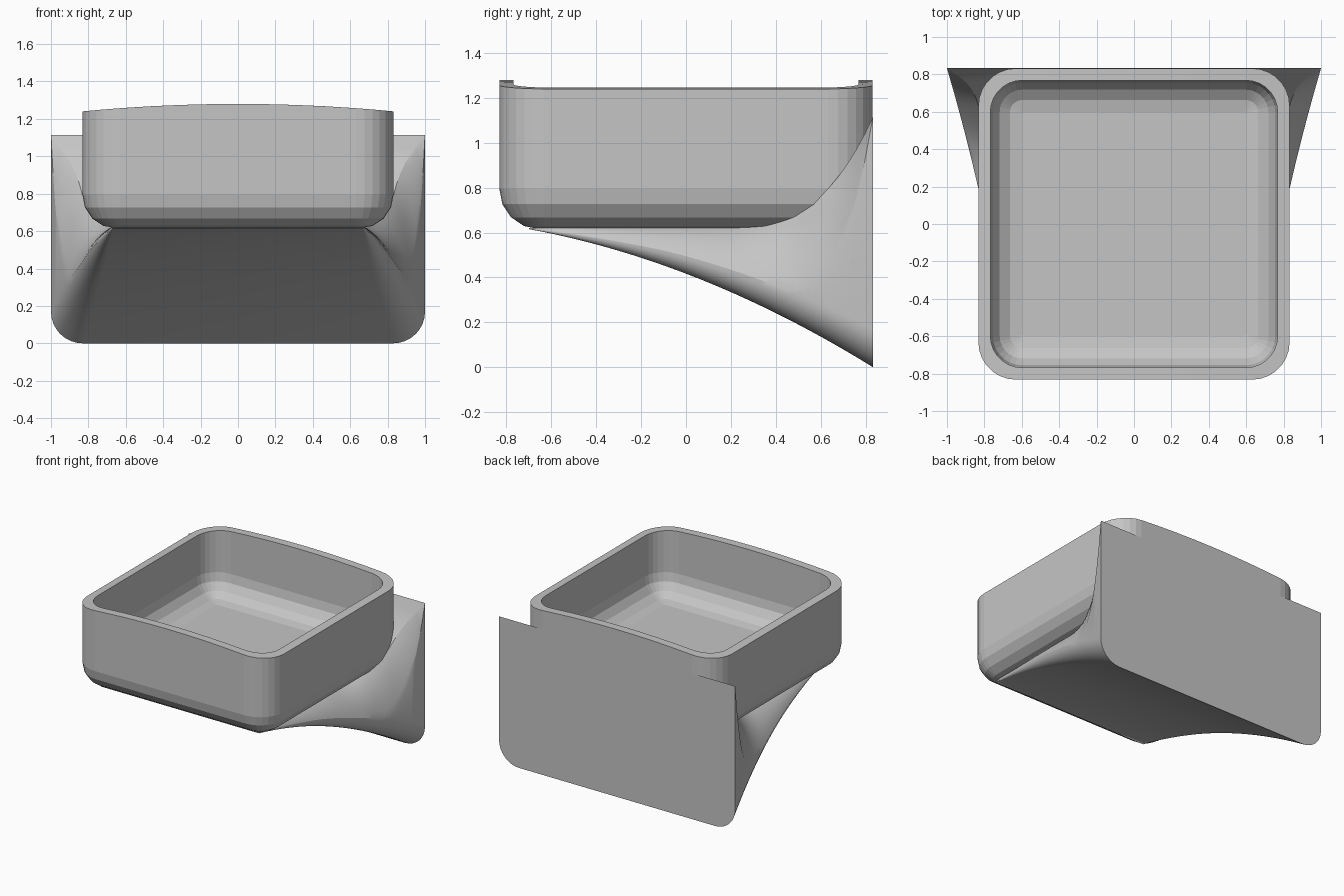
import bpy, bmesh
from math import sin, cos, pi, sqrt

if "Cube" in bpy.data.objects:
    bpy.data.objects.remove(bpy.data.objects["Cube"])

grey = bpy.data.materials.new("plain grey")
grey.use_nodes = True
COLOUR = (0.56, 0.56, 0.56, 1)
grey.diffuse_color = COLOUR
grey.node_tree.nodes["Principled BSDF"].inputs["Base Color"].default_value = COLOUR

HALF, WALL, BASE, FLOOR, BACK = 0.832, 0.064, 0.615, 0.765, 0.833
FILLET = 0.18


def rim_height(x):
    return 1.28 - 0.04 * (x / HALF) ** 2


def rounded_square(half, radius, steps=7, straight=8):
    """Outline with rounded corners and subdivided straight sides."""
    radius = max(radius, 0.01)
    c = half - radius
    pts = []
    for k in range(4):
        a0 = k * pi / 2
        corner = [(c + radius * cos(i / steps * pi / 2),
                   c + radius * sin(i / steps * pi / 2)) for i in range(steps + 1)]
        side = [(c - 2 * c * i / straight, half) for i in range(1, straight)]
        for x, y in corner + side:
            pts.append((x * cos(a0) - y * sin(a0), x * sin(a0) + y * cos(a0)))
    return pts


def loft(name, rings):
    """Skin a list of equal closed rings and cap both ends."""
    bm = bmesh.new()
    loops = [[bm.verts.new(p) for p in ring] for ring in rings]
    n = len(loops[0])
    for a, b in zip(loops, loops[1:]):
        for i in range(n):
            j = (i + 1) % n
            bm.faces.new((a[i], a[j], b[j], b[i]))
    bm.faces.new(loops[0])
    bm.faces.new(loops[-1])
    bmesh.ops.remove_doubles(bm, verts=bm.verts[:], dist=0.0001)
    bmesh.ops.recalc_face_normals(bm, faces=bm.faces[:])
    mesh = bpy.data.meshes.new(name)
    bm.to_mesh(mesh)
    bm.free()
    ob = bpy.data.objects.new(name, mesh)
    bpy.context.collection.objects.link(ob)
    mesh.materials.append(grey)
    return ob


def bowl_rings(half, radius, base, fillet, steps=4):
    """Rings from the flat floor up through the fillet to the arched rim."""
    rings = []
    for i in range(steps + 1):
        a = i / steps * pi / 2
        inset = fillet * (1 - sin(a))
        z = base + fillet * (1 - cos(a))
        rings.append([(x, y, z) for x, y in rounded_square(half - inset, radius - inset)])
    rings.append([(x, y, rim_height(x)) for x, y in rounded_square(half, radius)])
    return rings


# Open tray with an arched rim
outer = bowl_rings(HALF, 0.2, BASE, FILLET)
inner = bowl_rings(HALF - WALL, 0.17, FLOOR, 0.17)
tray = loft("tray", outer + inner[::-1])


# Flared bracket: sections swept from under the tray to the wall plate
def bracket_section(y, steps=8):
    t = (y + 0.7) / (BACK + 0.7)
    s = max(0, (y - 0.15) / (BACK - 0.15))
    bottom = BASE * (1 - 0.459 * t - 0.541 * t * t)
    top = BASE + 0.005 + 0.495 * s ** 3
    width = 0.67 + 0.21 * t + 0.12 * t * t
    height = top - bottom
    low = min(0.17 * t, 0.4 * height)
    # Shoulder slopes from the tray's rounded underside to the widest point
    drop = max(0, BASE + FILLET - top)
    meet = HALF - FILLET + sqrt(FILLET ** 2 - drop ** 2) - 0.015
    shoulder = min(0.8 * (1 - s ** 3) * height, height - low)
    tuck = max(0, width - meet) * (1 - s ** 6)
    half = [(0, bottom)]
    for i in range(steps + 1):
        a = i / steps * pi / 2
        half.append((width - low + low * sin(a), bottom + low * (1 - cos(a))))
    for i in range(steps + 1):
        # Blend of a straight chamfer and a round
        f, a = i / steps, i / steps * pi / 2
        half.append((width - tuck * (0.6 * f + 0.4 * (1 - cos(a))),
                     top - shoulder * (1 - 0.6 * f - 0.4 * sin(a))))
    half.append((0, top))
    left = [(-x, z) for x, z in half[-2:0:-1]]
    return [(x, y, z) for x, z in half + left]


COUNT = 40
bracket = loft("bracket", [bracket_section(-0.7 + (BACK + 0.7) * i / COUNT)
                           for i in range(COUNT + 1)])

# Hollow the bracket where the tray sits
cutter = loft("tray_cutter", bowl_rings(HALF - WALL / 2, 0.185, BASE + WALL / 2, 0.175))
cut = bracket.modifiers.new("tray_seat", "BOOLEAN")
cut.operation = "DIFFERENCE"
cut.solver = "EXACT"
cut.object = cutter
bpy.context.view_layer.update()
solid = bpy.data.meshes.new_from_object(
    bracket.evaluated_get(bpy.context.evaluated_depsgraph_get()))
bracket.modifiers.clear()
bracket.data = solid
bpy.data.objects.remove(cutter)

# Soften only the flared bracket; the tray keeps its flat facets
bpy.ops.object.select_all(action="DESELECT")
bracket.select_set(True)
bpy.context.view_layer.objects.active = bracket
bpy.ops.object.shade_smooth_by_angle(angle=0.4)
